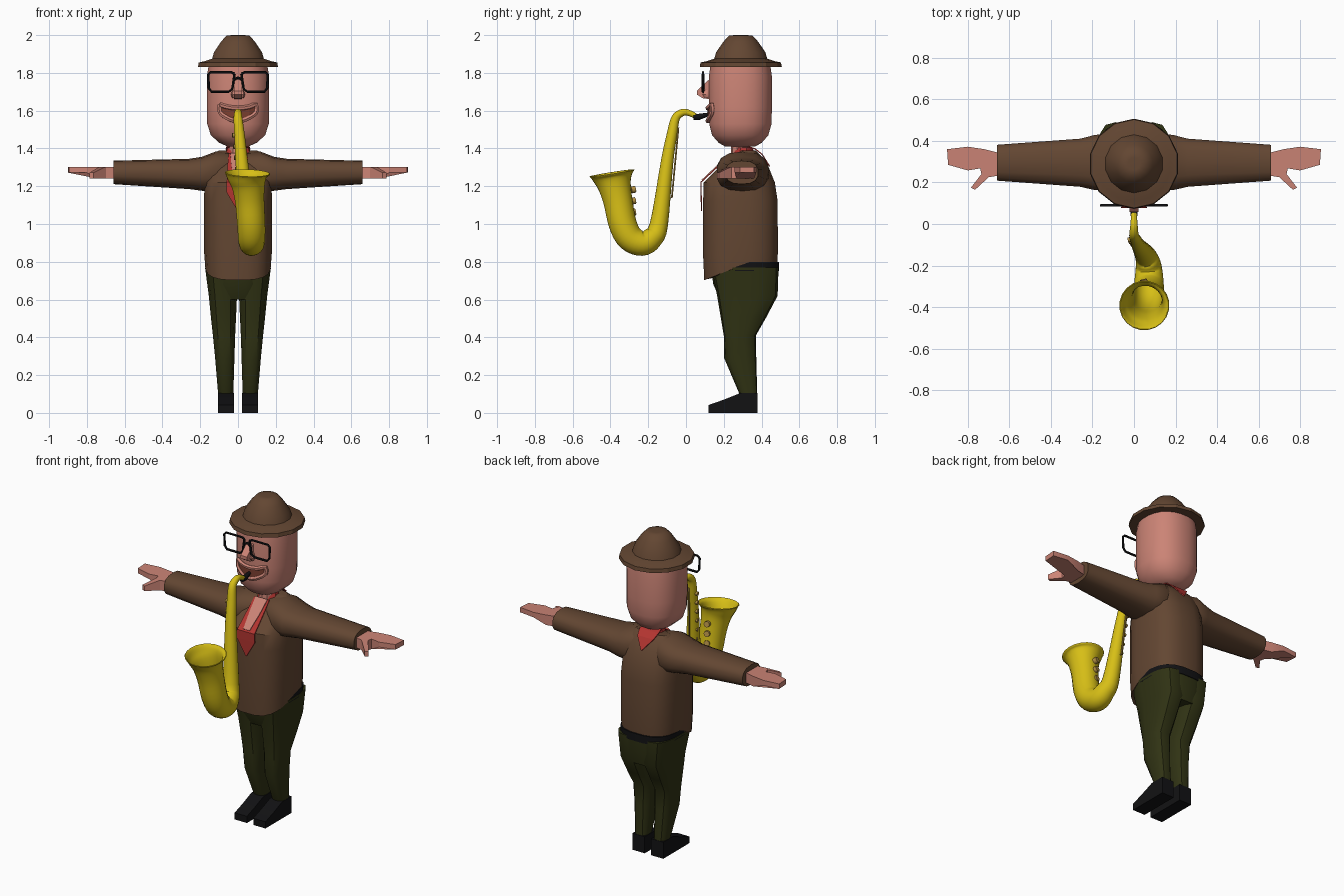
import bpy, bmesh, math
from mathutils import Vector

cube = bpy.data.objects.get("Cube")
if cube:
    bpy.data.objects.remove(cube, do_unlink=True)


def material(name, r, g, b):
    m = bpy.data.materials.new(name)
    m.use_nodes = True
    m.diffuse_color = (r, g, b, 1)
    bsdf = next(n for n in m.node_tree.nodes if n.type == 'BSDF_PRINCIPLED')
    bsdf.inputs["Base Color"].default_value = (r, g, b, 1)
    bsdf.inputs["Roughness"].default_value = 0.7
    return m


SKIN = material("skin", .6, .23, .18)
BROWN = material("brown cloth", .125, .062, .032)
GREEN = material("dark green cloth", .03, .033, .007)
BLACK = material("black", .006, .006, .007)
RED = material("red cloth", .45, .035, .03)
GOLD = material("yellow brass", .68, .52, .008)
KEYS = material("dull brass", .45, .28, .06)
MOUTH = material("mouth dark red", .2, .05, .03)


def finish(name, bm, mat, angle=35, solid=0.0, offset=0.0):
    """Turn a bmesh into a shaded object, optionally thickened."""
    bmesh.ops.recalc_face_normals(bm, faces=bm.faces)
    me = bpy.data.meshes.new(name)
    bm.to_mesh(me)
    bm.free()
    me.materials.append(mat)
    ob = bpy.data.objects.new(name, me)
    bpy.context.collection.objects.link(ob)
    bpy.ops.object.select_all(action='DESELECT')
    ob.select_set(True)
    bpy.context.view_layer.objects.active = ob
    if angle:
        bpy.ops.object.shade_smooth_by_angle(angle=math.radians(angle))
    if solid:
        mod = ob.modifiers.new("thickness", 'SOLIDIFY')
        mod.thickness, mod.offset = solid, offset
    return ob


def skin_rings(bm, rings, cap_start=True, cap_end=True):
    vs = [[bm.verts.new(p) for p in ring] for ring in rings]
    n = len(vs[0])
    for a, b in zip(vs, vs[1:]):
        for i in range(n):
            j = (i + 1) % n
            bm.faces.new((a[i], a[j], b[j], b[i]))
    if cap_start:
        bm.faces.new(vs[0])
    if cap_end:
        bm.faces.new(vs[-1])


def loft(name, rows, mat, axis='z', n=16, power=2.0, angle=35):
    """Rows of (position on axis, centre 1, centre 2, half 1, half 2)."""
    def sup(v):
        return math.copysign(abs(v) ** (2 / power), v)
    rings = []
    for t, c1, c2, h1, h2 in rows:
        ring = []
        for i in range(n):
            a = 2 * math.pi * (i + .5) / n
            p, q = c1 + h1 * sup(math.cos(a)), c2 + h2 * sup(math.sin(a))
            ring.append((p, q, t) if axis == 'z' else (t, p, q))
        rings.append(ring)
    bm = bmesh.new()
    skin_rings(bm, rings)
    return finish(name, bm, mat, angle)


def prism(name, outline, lo, hi, mat):
    """Side outline of (y, z) points extruded along x."""
    bm = bmesh.new()
    skin_rings(bm, [[(x, y, z) for y, z in outline] for x in (lo, hi)])
    return finish(name, bm, mat, 25)


def tube(name, pts, mat, steps=1, n=12, caps=True, solid=0.0):
    """Sweep a circle along (x, y, z, radius) points, smoothed by steps."""
    v = [Vector(p) for p in pts]
    path = []
    for i in range(len(v) - 1):
        p0, p1, p2, p3 = v[max(i - 1, 0)], v[i], v[i + 1], v[min(i + 2, len(v) - 1)]
        for s in range(steps):
            t = s / steps
            path.append(.5 * (2 * p1 + (p2 - p0) * t + (2 * p0 - 5 * p1 + 4 * p2 - p3) * t ** 2
                              + (3 * p1 - p0 - 3 * p2 + p3) * t ** 3))
    path.append(v[-1])
    rings, side = [], Vector((1, .01, .02))
    for i, p in enumerate(path):
        tan = (path[min(i + 1, len(path) - 1)] - path[max(i - 1, 0)]).to_3d().normalized()
        side = side - tan * side.dot(tan)
        if side.length < .01:
            side = tan.orthogonal()
        side.normalize()
        up = tan.cross(side)
        rings.append([p.to_3d() + p.w * (side * math.cos(k * math.tau / n) + up * math.sin(k * math.tau / n))
                      for k in range(n)])
    bm = bmesh.new()
    skin_rings(bm, rings, caps, caps)
    return finish(name, bm, mat, 50, solid, -1)


def ribbon(name, pairs, mat):
    """Thin plate through pairs of edge points."""
    bm = bmesh.new()
    vs = [[bm.verts.new(p) for p in pair] for pair in pairs]
    for (a, b), (c, d) in zip(vs, vs[1:]):
        bm.faces.new((a, b, d, c))
    return finish(name, bm, mat, 0, .006)


# Head and neck
loft("head", [(1.41, 0, .287, .055, .08), (1.43, 0, .287, .1, .115), (1.47, 0, .287, .145, .15),
              (1.53, 0, .288, .164, .166), (1.62, 0, .288, .166, .168), (1.78, 0, .288, .166, .168),
              (1.85, 0, .288, .155, .158)], SKIN, n=24, power=2.3)
loft("neck", [(1.28, 0, .285, .05, .05), (1.45, 0, .285, .045, .045)], SKIN, n=10)
prism("nose", [(.14, 1.78), (.105, 1.75), (.058, 1.705), (.058, 1.685), (.09, 1.665), (.14, 1.66)],
      -.022, .022, SKIN)
for s, side in ((1, "left"), (-1, "right")):
    loft(side + "_nostril", [(1.667, s * .024, .11, .008, .012), (1.685, s * .024, .108, .015, .022),
                             (1.71, s * .022, .112, .008, .012)], SKIN, n=8)


# Mouth on the curved face
def face_y(x):
    return .288 - .168 * (1 - abs(x / .166) ** 2.3) ** (1 / 2.3)


xs = [-.095, -.06, -.02, .02, .06, .095]
upper = [(x, face_y(x) - .004, 1.613 + 2 * x * x) for x in xs]
lower = [(x, face_y(x) - .004, 1.545 + 5 * x * x) for x in xs]
ribbon("mouth_inside", list(zip(upper, lower)), MOUTH)
loop = upper + lower[::-1] + upper[:1]
tube("lips", [(*p, .013) for p in loop], SKIN, n=6, steps=2)

# Hat
loft("hat_brim", [(1.832, 0, .29, .195, .195), (1.832, 0, .29, .217, .217), (1.855, 0, .29, .213, .213),
                  (1.862, 0, .29, .18, .18), (1.875, 0, .29, .14, .14)], BROWN, n=14, angle=25)
loft("hat_crown", [(1.855, 0, .29, .146, .146), (1.91, 0, .29, .13, .13), (1.965, 0, .29, .092, .092),
                   (1.998, 0, .29, .062, .062), (2.0, 0, .29, .03, .03)], BROWN, n=14, angle=45)

# Glasses
for s, side in ((1, "left"), (-1, "right")):
    rim = [(.018, 1.795), (.035, 1.803), (.145, 1.803), (.158, 1.79), (.155, 1.72), (.14, 1.7),
           (.05, 1.7), (.03, 1.715), (.018, 1.795)]
    tube(side + "_glasses_rim", [(s * x, .09, z, .007) for x, z in rim], BLACK, n=6)
tube("glasses_bridge", [(-.02, .09, 1.765, .007), (0, .09, 1.775, .007), (.02, .09, 1.765, .007)], BLACK, n=6)

# Jacket, with the hem hanging lower at the front
jacket = loft("jacket", [(.78, 0, .29, .174, .195), (.85, 0, .288, .181, .2), (1.12, 0, .288, .182, .199),
                         (1.22, 0, .282, .178, .19), (1.31, 0, .31, .165, .125), (1.36, 0, .325, .145, .075),
                         (1.388, 0, .33, .105, .04)], BROWN, n=20, power=2.8)
for v in jacket.data.vertices:
    if v.co.z < .8:
        v.co.z -= .08 * max(0, (.29 - v.co.y) / .2)

# Shirt front, bare chest and collar
def bib(name, rows, mat):
    ribbon(name, [((-w, y, z), (w, y, z)) for w, y, z in rows], mat)


bib("shirt_front", [(.003, .082, 1.07), (.062, .08, 1.17), (.06, .08, 1.222), (.055, .178, 1.313),
                    (.05, .24, 1.372)], RED)
bib("bare_chest", [(.022, .085, 1.232), (.035, .17, 1.312), (.04, .235, 1.375)], SKIN)
bib("back_collar", [(.003, .443, 1.305), (.055, .402, 1.37), (.065, .365, 1.398), (.06, .33, 1.41)], RED)
loft("shirt_collar", [(1.36, 0, .3, .07, .06), (1.405, 0, .305, .058, .05)], RED, n=10)

# Belt and trouser hips
loft("belt", [(.752, 0, .31, .174, .184), (.8, 0, .31, .176, .184)], BLACK, n=20, power=2.8)
loft("trouser_hips", [(.6, 0, .325, .135, .145), (.68, 0, .315, .158, .172), (.775, 0, .31, .174, .18)],
     GREEN, n=20, power=2.8)

# Limbs, built once for each side
for s, side in ((1, "left"), (-1, "right")):
    loft(side + "_sleeve", [(s * .04, .305, 1.28, .1, .1), (s * .12, .3, 1.275, .14, .108),
                            (s * .19, .296, 1.266, .135, .09), (s * .26, .295, 1.265, .118, .08),
                            (s * .66, .295, 1.273, .088, .062)], BROWN, axis='x', n=14, power=2.5)
    loft(side + "_trouser_leg", [(.1, s * .065, .33, .041, .047), (.29, s * .07, .287, .052, .085),
                                 (.41, s * .074, .285, .06, .085), (.51, s * .077, .305, .068, .122),
                                 (.62, s * .08, .325, .076, .16), (.77, s * .088, .312, .088, .178)],
         GREEN, n=14, power=2.8)
    prism(side + "_shoe", [(.12, 0), (.12, .042), (.2, .07), (.285, .104), (.378, .104), (.378, 0)],
          s * .022, s * .107, BLACK)
    # Flat hand with thumb, thinner at the fingers
    outline = [(.64, .235), (.7, .225), (.765, .165), (.785, .175), (.735, .24), (.74, .268), (.8, .258),
               (.895, .285), (.9, .36), (.8, .372), (.72, .36), (.64, .34)]
    bm = bmesh.new()
    skin_rings(bm, [[(s * x, y, 1.272 if x > .79 else 1.24) for x, y in outline],
                    [(s * x, y, 1.272 if y < .2 else 1.303) for x, y in outline]])
    finish(side + "_hand", bm, SKIN, 25)

# Saxophone body, from neck round the bow to the open bell
tube("saxophone_body", [
    (0, .05, 1.572, .014), (0, .015, 1.588, .016), (0, -.018, 1.59, .019), (0, -.055, 1.56, .023),
    (.008, -.075, 1.47, .028), (.02, -.1, 1.33, .033), (.05, -.143, 1.0, .048), (.066, -.18, .925, .058),
    (.072, -.23, .897, .066), (.072, -.295, .925, .072), (.07, -.335, 1.0, .075), (.062, -.36, 1.12, .078),
    (.055, -.378, 1.2, .088), (.05, -.388, 1.245, .105), (.05, -.392, 1.268, .121)],
    GOLD, steps=4, n=20, caps=False, solid=.005)
tube("mouthpiece", [(0, .04, 1.568, .018), (0, .065, 1.566, .017), (0, .135, 1.585, .007)], BLACK, n=8)

# Saxophone key rod and key pads
tube("key_rod", [(.01, -.07, 1.5, .004), (.008, -.04, 1.51, .005), (.03, -.075, 1.14, .005),
                 (.04, -.11, 1.13, .004)], KEYS, n=6)
for i in range(6):
    t = i / 5
    x, y, z = .005 + .025 * t, -.052 - .036 * t, 1.47 - .3 * t
    tube("key_pad_%d" % (i + 1), [(x - .035, y - .025, z, .012), (x - .005, y - .02, z, .012)], KEYS, n=8)
for i in range(3):
    z = 1.06 + .06 * i
    tube("bell_key_%d" % (i + 1), [(.05, -.29, z, .018), (.045, -.268, z + .004, .018)], KEYS, n=8)
